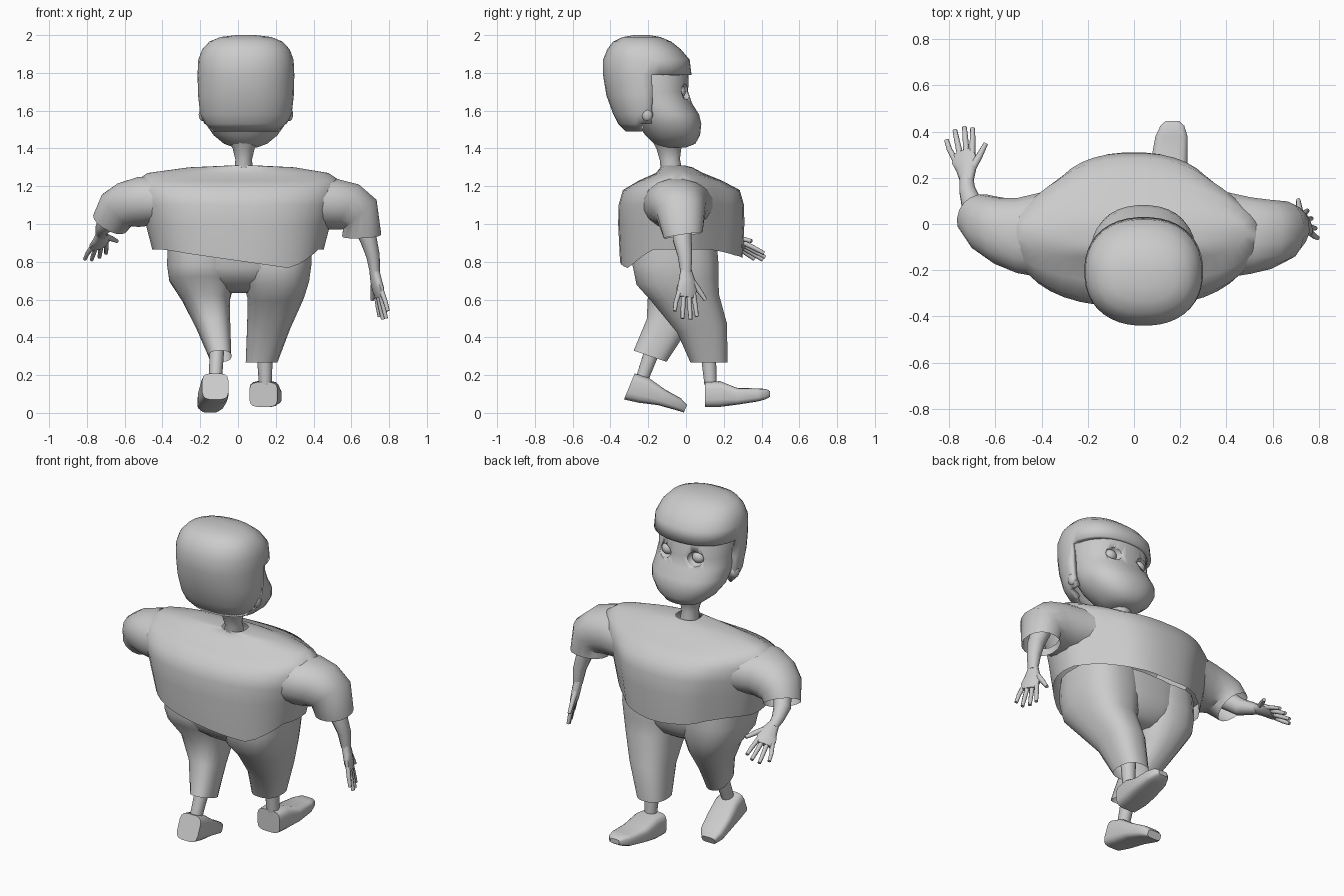
import bpy, bmesh, math
from mathutils import Vector

X, Y = Vector((1, 0, 0)), Vector((0, 1, 0))


def loft(name, rings, n=16, p=2.0, ref=Y, caps=(True, True), angle=50, edit=None):
    """Skin superellipse rings (x, y, z, radius along ref, other radius[, direction])."""
    bm = bmesh.new()
    cs = [Vector(r[:3]) for r in rings]
    loops = []
    for i, r in enumerate(rings):
        d = Vector(r[5]) if len(r) > 5 else cs[min(i + 1, len(cs) - 1)] - cs[max(i - 1, 0)]
        d.normalize()
        u = (ref - d * ref.dot(d)).normalized()
        v = d.cross(u)
        loop = []
        for k in range(n):
            a = 2 * math.pi * (k + 0.5) / n
            c, s = math.cos(a), math.sin(a)
            c = math.copysign(abs(c) ** (2 / p), c)
            s = math.copysign(abs(s) ** (2 / p), s)
            loop.append(bm.verts.new(cs[i] + u * c * r[3] + v * s * r[4]))
        loops.append(loop)
    for a, b in zip(loops, loops[1:]):
        for k in range(n):
            j = (k + 1) % n
            bm.faces.new((a[k], a[j], b[j], b[k]))
    if caps[0]:
        bm.faces.new(loops[0][::-1])
    if caps[1]:
        bm.faces.new(loops[-1])
    if edit:
        edit(bm, loops)
    bmesh.ops.recalc_face_normals(bm, faces=bm.faces)
    me = bpy.data.meshes.new(name)
    bm.to_mesh(me)
    bm.free()
    ob = bpy.data.objects.new(name, me)
    bpy.context.collection.objects.link(ob)
    smooth(ob, angle)
    return ob


def smooth(ob, angle=50):
    bpy.ops.object.select_all(action='DESELECT')
    bpy.context.view_layer.objects.active = ob
    ob.select_set(True)
    bpy.ops.object.shade_smooth_by_angle(angle=math.radians(angle))


def up(rows):
    return [tuple(r) + ((0, 0, 1),) for r in rows]


def ball(name, loc, scale):
    bpy.ops.mesh.primitive_uv_sphere_add(segments=16, ring_count=10, radius=1, location=loc)
    ob = bpy.context.object
    ob.name = name
    ob.scale = scale
    smooth(ob)
    return ob


# Shirt body: narrower chest front, wavy hem
def shape_shirt(bm, loops):
    for v in loops[0]:
        x, y = v.co.x, v.co.y + 0.025
        amp, mid = (0.10, 0.28) if y < 0 else (0.05, 0.0)
        amp *= min(1, max(0, abs(y) - 0.15) / 0.13)
        v.co.z = 0.865 - amp * max(0, 1 - abs(x - mid) / 0.7)
    for v in bm.verts:
        v.co.x *= 1 - 0.25 * min(1, max(0, v.co.y / 0.2))


loft("shirt_body", up([
    (0, -.025, .85, .325, .455), (0, -.025, 1.0, .335, .49), (0, -.025, 1.1, .333, .52),
    (0, -.025, 1.18, .31, .54), (0, -.03, 1.23, .22, .54), (0, -.035, 1.27, .125, .48),
    (.02, -.05, 1.30, .085, .28), (.03, -.07, 1.31, .065, .07)]),
    n=40, p=2.4, caps=(False, False), edit=shape_shirt)

# Sleeves
loft("right_sleeve", [
    (.34, -.045, 1.11, .20, .13, (1, 0, 0)), (.50, -.05, 1.105, .168, .138, (1, 0, -.2)),
    (.58, -.045, 1.09, .152, .136, (1, 0, -.5)), (.645, -.03, 1.05, .13, .12, (.7, 0, -.8)),
    (.655, -.015, .94, .105, .105, (.05, .15, -1))], p=2.2, caps=(True, False))
loft("left_sleeve", [
    (-.34, -.045, 1.12, .20, .13, (-1, 0, 0)), (-.50, -.05, 1.12, .165, .135, (-1, 0, -.2)),
    (-.58, -.03, 1.10, .145, .13, (-1, .1, -.5)), (-.64, 0, 1.075, .125, .115, (-.7, .2, -.65)),
    (-.675, .04, 1.01, .10, .10, (-.4, .45, -.75))], p=2.2, caps=(True, False))

# Forearms
loft("right_forearm", [(.65, -.02, 1.02, .055, .055), (.69, -.02, .92, .052, .045),
                       (.715, -.005, .83, .04, .036), (.725, 0, .74, .03, .026)], n=10)
loft("left_forearm", [(-.65, 0, 1.07, .05, .055), (-.70, .08, 1.0, .048, .048),
                      (-.722, .15, .97, .036, .036), (-.725, .205, .94, .03, .026)], n=10, ref=X)


# Hands: flat palm, four fingers and a thumb
def hand(side, wrist, d, s):
    w, d, s = Vector(wrist), Vector(d).normalized(), Vector(s).normalized()

    def at(along, across):
        return tuple(w + d * along + s * across)
    loft(side + "_palm", [at(-.02, 0) + (.029, .025), at(.04, .005) + (.046, .025),
                          at(.09, 0) + (.058, .023), at(.13, -.003) + (.048, .015)], n=10, p=2.3, ref=s)
    for i, (a, tip, length) in enumerate([(-.042, -.072, .205), (-.015, -.028, .245),
                                          (.013, .018, .25), (.038, .055, .235)]):
        loft(f"{side}_finger_{i + 1}", [at(.10, a) + (.014, .013), at(length - .05, a + (tip - a) * .7) + (.012, .012),
                                       at(length, tip) + (.010, .010)], n=8, ref=s)
    loft(side + "_thumb", [at(.03, .02) + (.022, .017), at(.09, .07) + (.015, .014),
                           at(.145, .108) + (.010, .010)], n=8, ref=s)


hand("right", (.725, 0, .74), (.2, .03, -1), (-.4, .92, 0))
hand("left", (-.725, .2, .942), (-.1, .87, -.5), (.88, .2, .35))

# Trousers: hips core and two legs that reach the waist
loft("trouser_hips", up([
    (0, -.055, .90, .222, .35), (0, -.055, .77, .225, .34), (0, -.045, .71, .20, .28),
    (.01, -.03, .66, .15, .20), (.01, -.02, .635, .10, .12)]), n=24, p=2.5)
loft("right_trouser_leg", [
    (.20, -.055, .90, .22, .19, (0, 0, -1)), (.20, -.055, .78, .23, .19, (0, 0, -1)),
    (.20, -.045, .70, .22, .178, (0, .1, -1)), (.20, -.005, .61, .182, .15, (0, .1, -1)),
    (.162, .085, .45, .135, .115, (0, .2, -1)), (.125, .122, .268, .10, .085, (0, 0, -1))],
    n=20, p=2.5, caps=(True, False))
loft("left_trouser_leg", [
    (-.19, -.055, .90, .22, .185, (0, 0, -1)), (-.19, -.055, .78, .23, .187, (0, 0, -1)),
    (-.19, -.05, .70, .215, .175, (0, -.1, -1)), (-.17, -.04, .60, .165, .128, (0, -.15, -1)),
    (-.132, -.105, .46, .11, .092, (0, -.35, -1)), (-.095, -.19, .30, .093, .06, (0, -.32, -.95))],
    n=20, p=2.5, caps=(True, False))

# Ankles
loft("right_ankle", [(.14, .115, .36, .045, .045), (.145, .13, .15, .034, .034)], n=10)
loft("left_ankle", [(-.11, -.16, .38, .045, .04), (-.12, -.24, .16, .034, .034)], n=10)

# Shoes
loft("right_shoe", [
    (.135, .10, .097, .075, .066, (0, 1, 0)), (.14, .18, .10, .08, .069, (0, 1, 0)),
    (.152, .27, .088, .08, .045, (0, 1, 0)), (.162, .38, .095, .070, .035, (0, 1, 0)),
    (.166, .425, .10, .052, .027, (0, 1, 0)), (.166, .445, .10, .03, .014, (0, 1, 0))], p=4, ref=X, angle=40)
tilt = (0, .92, -.38)
loft("left_shoe", [
    (-.12, -.30, .14, .07, .075, tilt), (-.125, -.225, .12, .075, .072, tilt),
    (-.135, -.13, .083, .078, .046, tilt), (-.145, -.04, .046, .07, .034, tilt),
    (-.148, -.003, .022, .045, .022, tilt)], p=4, ref=X, angle=40)

# Neck
loft("neck", [(.03, -.075, 1.26, .06, .055), (.03, -.085, 1.34, .055, .045),
              (.03, -.09, 1.40, .068, .06), (.03, -.09, 1.44, .09, .09)], n=12)

# Face
face = loft("face", up([
    (.04, -.06, 1.405, .06, .06), (.04, -.06, 1.425, .11, .115), (.04, -.07, 1.47, .145, .17),
    (.04, -.09, 1.53, .172, .212), (.04, -.11, 1.58, .18, .225), (.04, -.15, 1.64, .182, .225),
    (.04, -.175, 1.70, .187, .222), (.04, -.19, 1.79, .205, .225), (.04, -.21, 1.88, .18, .2)]),
    n=32, p=2.2)

# Eye sockets, eyes and ears
for side, s in (("left", -1), ("right", 1)):
    cutter = ball(side + "_socket_cutter", (.04 + s * .105, .008, 1.70), (.05, .05, .042))
    cutter.hide_render = True
    cutter.hide_viewport = True
    mod = face.modifiers.new(side + "_socket", 'BOOLEAN')
    mod.object = cutter
    mod.solver = 'EXACT'
    ball(side + "_eye", (.04 + s * .102, -.035, 1.70), (.038, .034, .034))
    ball(side + "_ear", (.042 + s * .228, -.205, 1.58), (.022, .03, .036))


# Hair: bowl cut with the face area opened and thickness turned inward
def trim(bm, loops):
    gone = []
    for f in bm.faces:
        c = f.calc_center_median()
        limit = -.23 if c.z < 1.55 else -.17 if c.z < 1.69 else -.2
        if c.z < 1.785 and c.y > limit or len(f.verts) > 4 and c.z < 1.6:
            gone.append(f)
    bmesh.ops.delete(bm, geom=gone, context='FACES')


hair = loft("hair", up([
    (.04, -.2, 1.49, .12, .18), (.04, -.2, 1.53, .16, .218), (.042, -.2, 1.58, .185, .243),
    (.042, -.2, 1.68, .222, .254), (.042, -.205, 1.79, .235, .257), (.042, -.21, 1.87, .23, .253),
    (.042, -.222, 1.925, .195, .232), (.042, -.232, 1.965, .155, .195),
    (.042, -.235, 1.99, .10, .135), (.042, -.235, 2.0, .04, .05)]), n=40, p=2.25, edit=trim)
mod = hair.modifiers.new("thickness", 'SOLIDIFY')
mod.thickness = .03
mod.offset = -1
